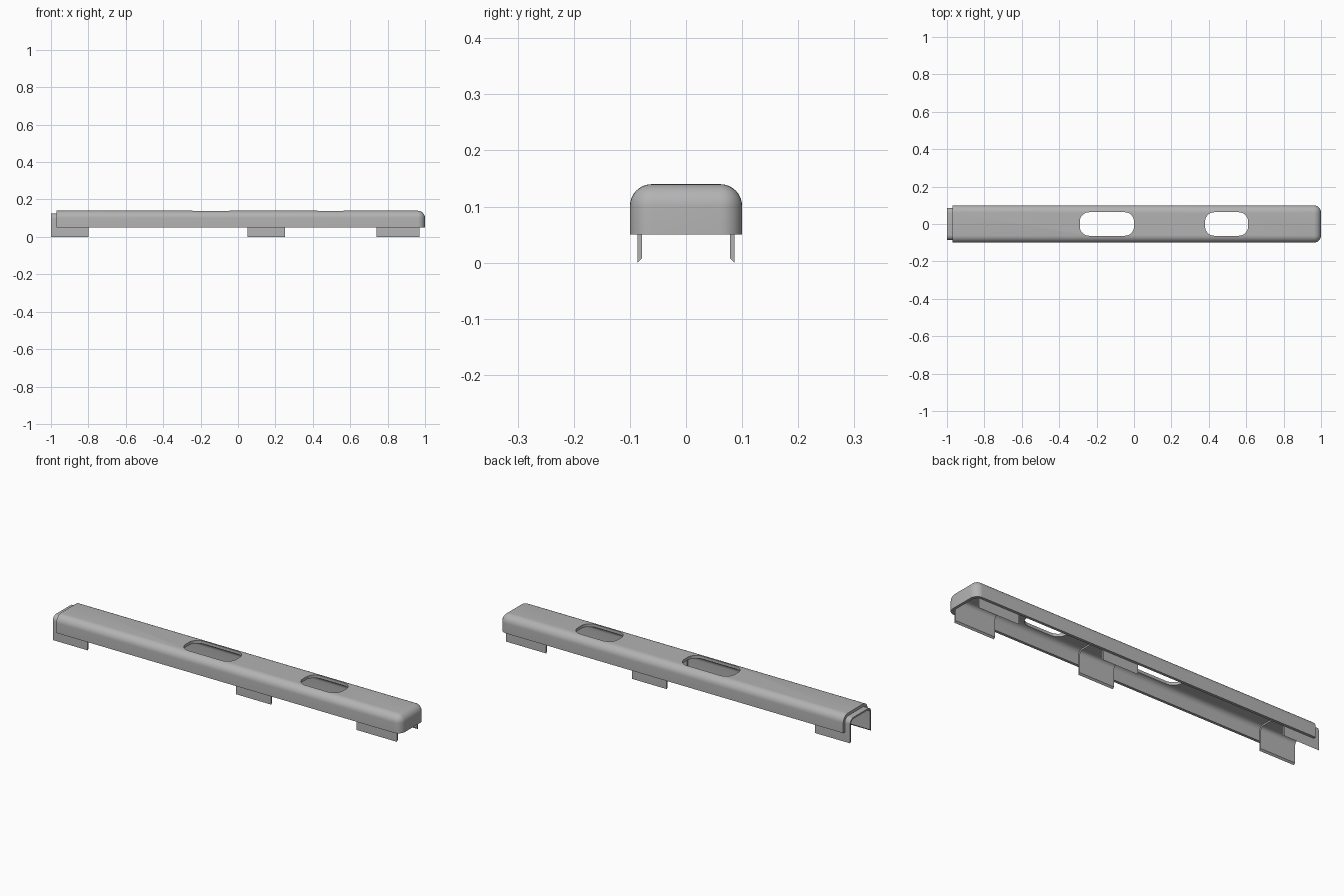
import bpy, bmesh, math
from mathutils import Vector

cube = bpy.data.objects.get("Cube")
if cube:
    bpy.data.objects.remove(cube, do_unlink=True)

grey = bpy.data.materials.new("plain_grey")
grey.use_nodes = True
colour = (0.45, 0.45, 0.45, 1)
grey.diffuse_color = colour
grey.node_tree.nodes["Principled BSDF"].inputs["Base Color"].default_value = colour


def make_object(name, bm):
    bmesh.ops.recalc_face_normals(bm, faces=bm.faces)
    mesh = bpy.data.meshes.new(name)
    bm.to_mesh(mesh)
    bm.free()
    mesh.materials.append(grey)
    obj = bpy.data.objects.new(name, mesh)
    bpy.context.collection.objects.link(obj)
    return obj


def rounded_box(name, x, y, z, radius, keep):
    """Box between the limits, with the edges chosen by keep(middle) rounded."""
    bm = bmesh.new()
    bmesh.ops.create_cube(bm, size=1)
    edges = [e for e in bm.edges if keep((e.verts[0].co + e.verts[1].co) / 2)]
    for v in bm.verts:
        v.co = Vector([lim[0] if c < 0 else lim[1] for c, lim in zip(v.co, (x, y, z))])
    bmesh.ops.bevel(bm, geom=edges, offset=radius, segments=8, profile=0.5,
                    affect='EDGES', clamp_overlap=True)
    return make_object(name, bm)


def smooth(obj):
    bpy.ops.object.select_all(action='DESELECT')
    obj.select_set(True)
    bpy.context.view_layer.objects.active = obj
    bpy.ops.object.shade_smooth_by_angle(angle=math.radians(30))


def cut(obj, cutter):
    mod = obj.modifiers.new("cut", 'BOOLEAN')
    mod.operation = 'DIFFERENCE'
    mod.solver = 'EXACT'
    mod.object = cutter
    bpy.context.view_layer.objects.active = obj
    bpy.ops.object.modifier_apply(modifier=mod.name)
    bpy.data.objects.remove(cutter, do_unlink=True)


def top_or_nose(m):
    # long top edges, nose top edge and the two upright nose edges
    return (m.z > 0.4 and m.x > -0.4) or (m.x > 0.4 and abs(m.y) > 0.4)


def upright(m):
    return abs(m.z) < 0.1


# Hollow cover, closed at the nose and open at the tail
cover = rounded_box("cover", (-0.97, 1), (-0.1, 0.1), (0.05, 0.14), 0.039, top_or_nose)
cut(cover, rounded_box("hollow", (-1.2, 0.986), (-0.086, 0.086), (-0.1, 0.125), 0.027, top_or_nose))

# Two rounded windows through the top
for x in ((-0.29, 0), (0.38, 0.61)):
    cut(cover, rounded_box("window", x, (-0.063, 0.063), (0.09, 0.2), 0.05, upright))
smooth(cover)


def arch(half, top, radius):
    """Half outline from the top of the leg up and round to the other leg."""
    points = []
    for side, start in ((1, 0), (-1, 90)):
        for i in range(9):
            a = math.radians(start + i * 90 / 8)
            points.append((side * (half - radius) + radius * math.cos(a),
                           top - radius + radius * math.sin(a)))
    return points


def clip(name, x0, x1):
    """Arched spring clip with legs bevelled at the tip."""
    outer = [(0.0862, 0)] + arch(0.0862, 0.1252, 0.027) + [(-0.0862, 0)]
    inner = [(0.078, 0.008)] + arch(0.078, 0.117, 0.019) + [(-0.078, 0.008)]
    bm = bmesh.new()
    rows = [[bm.verts.new((x, y, z)) for y, z in line]
            for x, line in ((x0, outer), (x1, outer), (x1, inner), (x0, inner))]
    for a, b in zip(rows, rows[1:] + rows[:1]):
        for i in range(len(a) - 1):
            bm.faces.new((a[i], a[i + 1], b[i + 1], b[i]))
    for i in (0, -1):
        bm.faces.new([row[i] for row in rows])
    smooth(make_object(name, bm))


clip("tail_clip", -1, -0.8)
clip("middle_clip", 0.05, 0.25)
clip("nose_clip", 0.74, 0.97)
